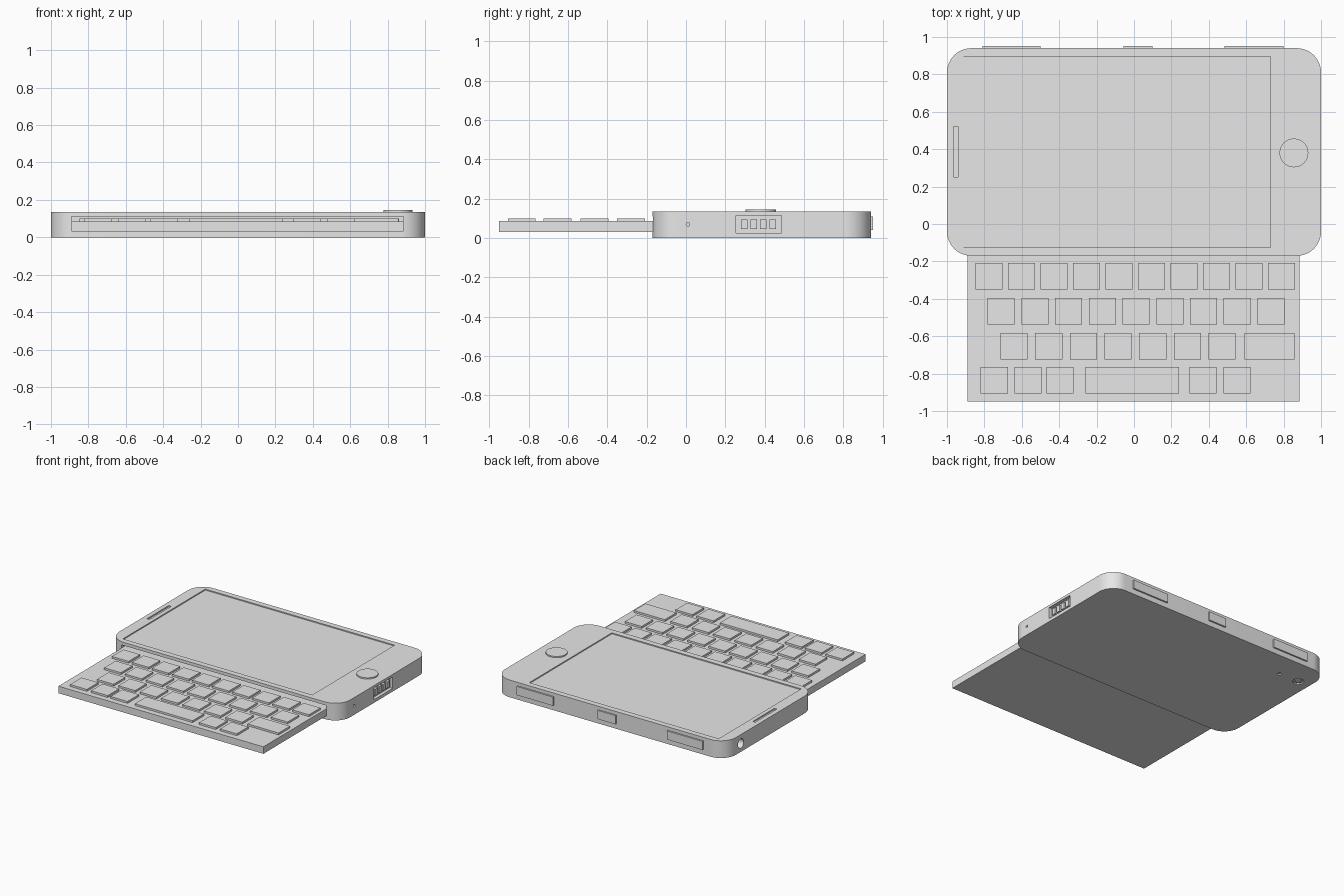
import bpy, bmesh, math
from mathutils import Matrix

if "Cube" in bpy.data.objects:
    bpy.data.objects.remove(bpy.data.objects["Cube"])

grey = bpy.data.materials.new("light grey")
grey.use_nodes = True
grey.diffuse_color = (0.8, 0.8, 0.8, 1)
grey.node_tree.nodes["Principled BSDF"].inputs["Base Color"].default_value = (0.8, 0.8, 0.8, 1)


def finish(name, bm):
    bmesh.ops.recalc_face_normals(bm, faces=bm.faces)
    mesh = bpy.data.meshes.new(name)
    bm.to_mesh(mesh)
    bm.free()
    mesh.materials.append(grey)
    obj = bpy.data.objects.new(name, mesh)
    bpy.context.collection.objects.link(obj)
    return obj


def box(name, x, y, z, radius=0):
    """Box from (min, max) ranges, with optional rounded vertical corners."""
    bm = bmesh.new()
    bmesh.ops.create_cube(bm, size=1)
    for v in bm.verts:
        v.co = [r[0] if c < 0 else r[1] for c, r in zip(v.co, (x, y, z))]
    if radius:
        upright = [e for e in bm.edges
                   if abs(e.verts[0].co.z - e.verts[1].co.z) > 0.01]
        bmesh.ops.bevel(bm, geom=upright, offset=radius, segments=12,
                        profile=0.5, affect='EDGES')
    return finish(name, bm)


def disc(name, centre, radius, depth, axis='Z'):
    bm = bmesh.new()
    turn = Matrix.Rotation(math.pi / 2, 4, 'Y') if axis == 'X' else Matrix()
    bmesh.ops.create_cone(bm, cap_ends=True, segments=32, radius1=radius,
                          radius2=radius, depth=depth,
                          matrix=Matrix.Translation(centre) @ turn)
    return finish(name, bm)


def smooth(obj):
    bpy.ops.object.select_all(action='DESELECT')
    obj.select_set(True)
    bpy.context.view_layer.objects.active = obj
    bpy.ops.object.shade_smooth_by_angle(angle=math.radians(30))


def cut(obj, cutters):
    bpy.context.view_layer.objects.active = obj
    for c in cutters:
        c.hide_render = True
        mod = obj.modifiers.new("cut", 'BOOLEAN')
        mod.operation, mod.solver, mod.object = 'DIFFERENCE', 'EXACT', c
        bpy.ops.object.modifier_apply(modifier=mod.name)
        bpy.data.objects.remove(c)


# Main case with its recesses and holes
TOP = 0.135
case = box("case", (-1, 1), (-0.17, 0.94), (0, TOP), 0.13)
cut(case, [
    box("keyboard_slot_cutter", (-0.89, 0.885), (-0.3, 0.0), (0.03, 0.11)),
    box("screen_cutter", (-0.91, 0.73), (-0.125, 0.895), (TOP - 0.01, 0.3)),
    box("earpiece_cutter", (-0.964, -0.942), (0.25, 0.52), (TOP - 0.01, 0.3)),
    box("connector_cutter", (0.975, 1.1), (0.255, 0.485), (0.025, 0.115)),
    disc("audio_jack_cutter", (-1, 0.75, 0.065), 0.036, 0.16, 'X'),
    disc("pinhole_cutter", (1, 0.01, 0.07), 0.009, 0.04, 'X'),
    disc("lens_cutter", (-0.9, 0.74, 0), 0.04, 0.02),
    disc("flash_cutter", (-0.73, 0.735, 0), 0.015, 0.02),
])
smooth(case)

# Screen, home button and camera lens
box("screen", (-0.908, 0.728), (-0.123, 0.893), (TOP - 0.011, TOP - 0.007))
smooth(disc("home_button", (0.855, 0.38, TOP), 0.077, 0.02))
smooth(disc("camera_lens", (-0.9, 0.74, 0.008), 0.025, 0.01))

# Connector contacts on the left side
for i in range(4):
    y = 0.28 + i * 0.0485
    box(f"connector_contact_{i + 1}", (0.97, 0.992), (y, y + 0.033), (0.045, 0.095))

# Buttons along the back edge
for name, x in (("long_button_right", (-0.81, -0.5)),
                ("small_button", (-0.055, 0.10)),
                ("long_button_left", (0.485, 0.80))):
    box(name, x, (0.92, 0.952), (0.04, 0.108))

# Sliding keyboard tray
box("keyboard_tray", (-0.89, 0.885), (-0.95, -0.02), (0.03, 0.085))

# Keys: (front edge y, [left edge x, ...]), with wide keys by row and index
W = 0.145
rows = [
    (-0.35, [-0.847 + i * 0.1736 for i in range(10)]),
    (-0.537, [-0.783 + i * 0.1804 for i in range(9)]),
    (-0.725, [-0.714 + i * 0.1854 for i in range(7)] + [0.591]),
    (-0.906, [-0.82, -0.639, -0.468, -0.259, 0.297, 0.479]),
]
wide = {(2, 7): 0.268, (3, 3): 0.50}
for r, (y, xs) in enumerate(rows):
    for k, x in enumerate(xs):
        box(f"key_{r + 1}_{k + 1}", (x, x + wide.get((r, k), W)),
            (y, y + 0.142), (0.08, 0.1))
